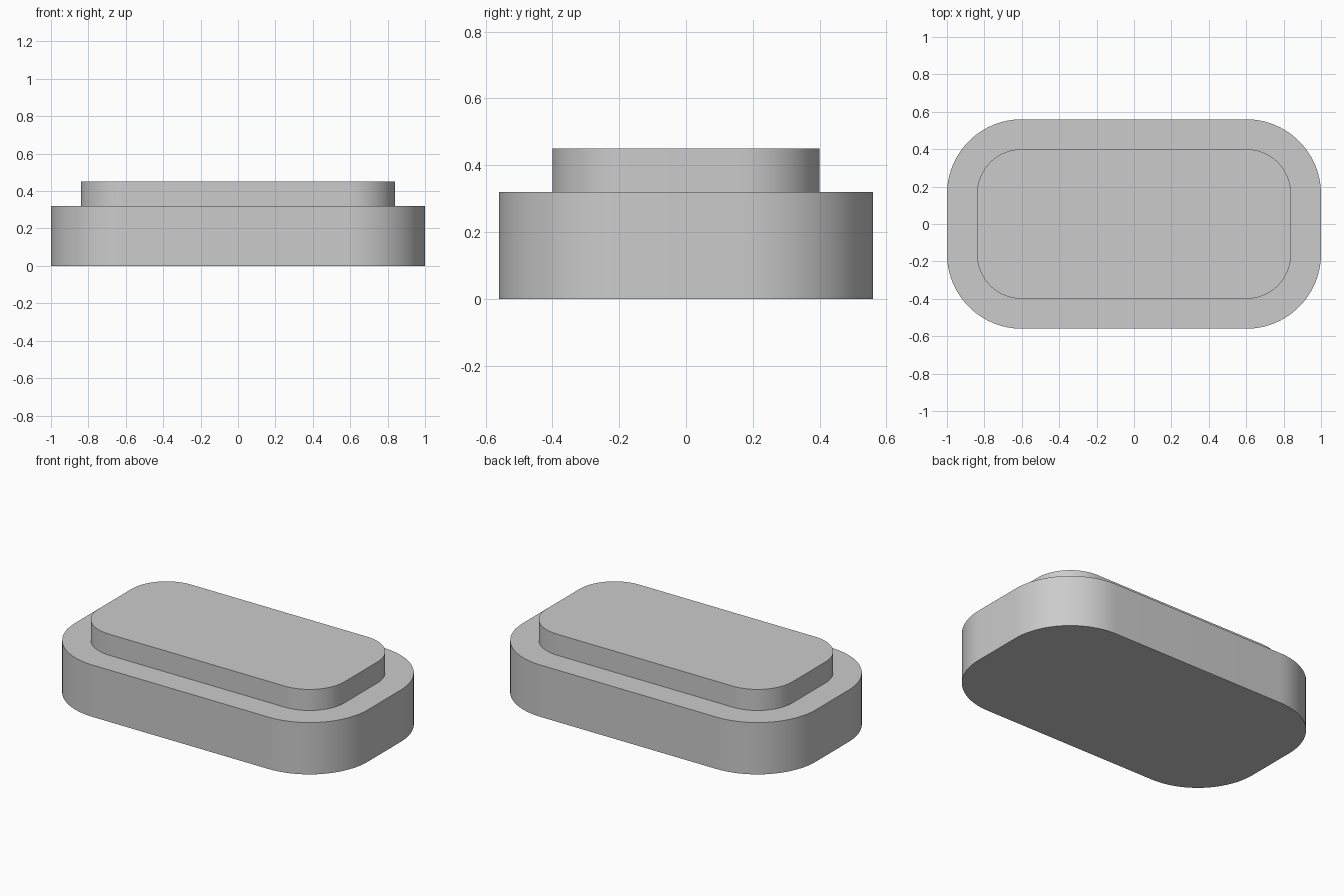
import bpy
from math import cos, sin, pi, radians

cube = bpy.data.objects.get("Cube")
if cube:
    bpy.data.objects.remove(cube, do_unlink=True)

grey = bpy.data.materials.new("light_grey")
grey.use_nodes = True
colour = (0.6, 0.6, 0.6, 1)
grey.diffuse_color = colour
grey.node_tree.nodes["Principled BSDF"].inputs["Base Color"].default_value = colour


def rounded_slab(name, half_x, half_y, radius, z0, z1, steps=24):
    """Upright prism with a rounded rectangle outline."""
    outline = []
    for quarter, (sx, sy) in enumerate([(1, 1), (-1, 1), (-1, -1), (1, -1)]):
        for i in range(steps + 1):
            a = (quarter + i / steps) * pi / 2
            outline.append((sx * (half_x - radius) + radius * cos(a),
                            sy * (half_y - radius) + radius * sin(a)))
    n = len(outline)
    verts = [(x, y, z) for z in (z0, z1) for x, y in outline]
    faces = [(i, (i + 1) % n, n + (i + 1) % n, n + i) for i in range(n)]
    faces += [tuple(reversed(range(n))), tuple(range(n, 2 * n))]
    mesh = bpy.data.meshes.new(name)
    mesh.from_pydata(verts, [], faces)
    mesh.materials.append(grey)
    obj = bpy.data.objects.new(name, mesh)
    bpy.context.collection.objects.link(obj)
    bpy.ops.object.select_all(action='DESELECT')
    obj.select_set(True)
    bpy.context.view_layer.objects.active = obj
    bpy.ops.object.shade_smooth_by_angle(angle=radians(30))
    return obj


# Wide base and the smaller raised step, sharing corner centres
rounded_slab("base_slab", 1.0, 0.56, 0.4, 0, 0.32)
rounded_slab("raised_step", 0.84, 0.4, 0.24, 0.32, 0.45)
